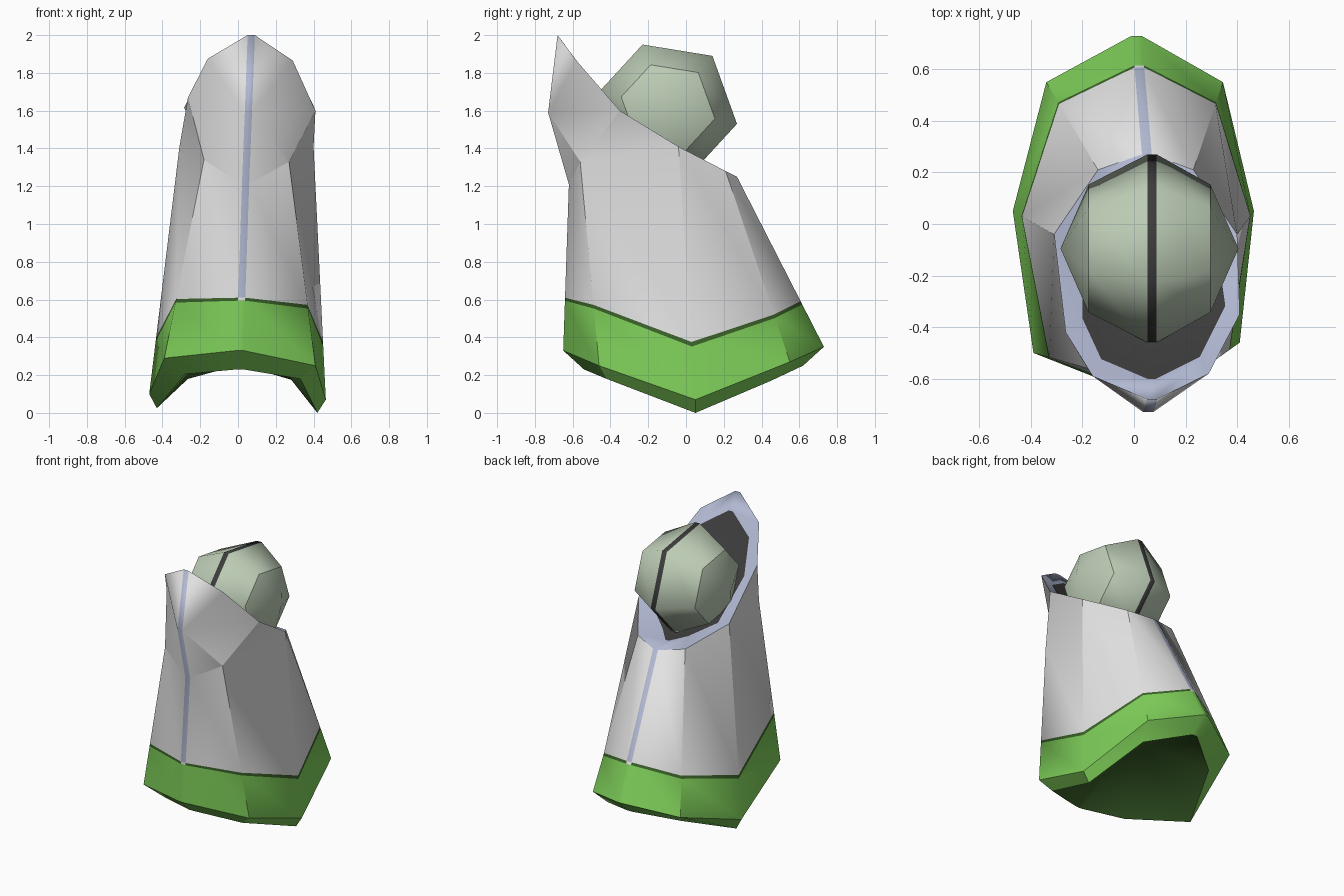
import bpy, bmesh, math
from mathutils import Vector as V

if "Cube" in bpy.data.objects:
    bpy.data.objects.remove(bpy.data.objects["Cube"])

W = 0.019  # half width of the seam stripe


def mat(name, rgb):
    m = bpy.data.materials.new(name)
    m.diffuse_color = (*rgb, 1)
    m.use_nodes = True
    m.node_tree.nodes["Principled BSDF"].inputs["Base Color"].default_value = m.diffuse_color
    return m


GREY, GREEN, DKGREEN, LILAC, DARK = range(5)
robe_mats = [mat("light grey cloth", (0.77, 0.77, 0.77)),
             mat("hem green", (0.21, 0.62, 0.10)),
             mat("dark green", (0.045, 0.125, 0.023)),
             mat("lilac grey", (0.44, 0.48, 0.64)),
             mat("charcoal", (0.045, 0.045, 0.045))]
head_mats = [mat("sage", (0.50, 0.60, 0.46)), robe_mats[DARK]]


def ring(pts):
    """Eight points (front, then round by the right) -> ten, front and back split for the stripe."""
    p = [V(q) for q in pts]
    dx = V((W, 0, 0))
    return [p[0] + dx, p[1], p[2], p[3], p[4] + dx, p[4] - dx, p[5], p[6], p[7], p[0] - dx]


def face(bm, pts, m):
    f = bm.faces.new([bm.verts.new(p) for p in pts])
    f.material_index = m
    f.smooth = True
    return f


def loft(bm, a, b, m, stripe=None):
    n = len(a)
    for i in range(n):
        j = (i + 1) % n
        face(bm, (a[i], a[j], b[j], b[i]), stripe if stripe is not None and i in (4, 9) else m)


def fan(bm, r, c, m):
    for i in range(len(r)):
        face(bm, (r[i], r[(i + 1) % len(r)], c), m)


def finish(name, bm, mats, creases, angle, soft=()):
    """Weld; crease edges by angle or crease list; faces of a soft colour stay smooth together."""
    bmesh.ops.remove_doubles(bm, verts=bm.verts[:], dist=0.0005)
    bmesh.ops.recalc_face_normals(bm, faces=bm.faces[:])
    for e in bm.edges:
        inside = all(f.material_index in soft for f in e.link_faces)
        listed = any(all(any((v.co - p).length < 0.001 for p in pts) for v in e.verts)
                     for pts in creases)
        e.smooth = inside or not (listed or e.calc_face_angle(0) > math.radians(angle))
    me = bpy.data.meshes.new(name)
    bm.to_mesh(me)
    bm.free()
    for m in mats:
        me.materials.append(m)
    ob = bpy.data.objects.new(name, me)
    bpy.context.collection.objects.link(ob)
    return ob


# Robe: rings at hem edge, inner lip and shoulder
hem = ring([(0.01, -0.65, 0.33), (0.41, -0.46, 0.25), (0.465, 0.05, 0.07), (0.345, 0.55, 0.27),
            (0.01, 0.73, 0.35), (-0.34, 0.55, 0.27), (-0.47, 0.05, 0.10), (-0.39, -0.50, 0.29)])
lip = ring([(0.01, -0.54, 0.23), (0.33, -0.42, 0.18), (0.42, 0.05, 0.0), (0.30, 0.45, 0.17),
            (0.01, 0.62, 0.25), (-0.265, 0.43, 0.18), (-0.43, 0.05, 0.025), (-0.28, -0.43, 0.205)])
top = ring([(0.04, -0.62, 1.21), (0.27, -0.56, 1.33), (0.40, -0.04, 1.41), (0.23, 0.21, 1.28),
            (0.05, 0.27, 1.25), (-0.14, 0.21, 1.28), (-0.31, -0.04, 1.41), (-0.18, -0.56, 1.34)])
part = [0.30, 0.28, 0.21, 0.23, 0.25, 0.25, 0.23, 0.21, 0.28, 0.30]
band = [h.lerp(t, k) for h, t, k in zip(hem, top, part)]
trim = [h.lerp(t, k + 0.018) for h, t, k in zip(hem, top, part)]

bm = bmesh.new()
fan(bm, lip, V((0.01, 0.0, 0.52)), DKGREEN)       # hollow under the robe
loft(bm, hem, lip, GREEN)                         # hem
loft(bm, band, hem, GREEN)
loft(bm, trim, band, DKGREEN, GREY)               # trim line
loft(bm, top, trim, GREY, LILAC)                  # cloth with seam stripes

# Collar: bulged front shield rising from the shoulder
dx = V((W, 0, 0))
mid, tip = V((0.055, -0.73, 1.59)), V((0.07, -0.68, 2.0))
right = [V((0.41, -0.35, 1.60)), V((0.29, -0.58, 1.865))]
left = [V((-0.265, -0.42, 1.67)), V((-0.16, -0.59, 1.875))]
for side, a, b, c, s in ((right, top[0], top[1], top[2], 1), (left, top[9], top[8], top[7], -1)):
    chain = [a, b, side[0], side[1], tip + dx * s]
    for p, q in zip(chain, chain[1:]):
        face(bm, (p, q, mid + dx * s), GREY)
    face(bm, (b, c, side[0]), GREY)
face(bm, (top[9], top[0], mid + dx, mid - dx), LILAC)
face(bm, (mid - dx, mid + dx, tip + dx, tip - dx), LILAC)

# Collar lining: lilac rim and dark oval hollow, deepest under the head
rim = [tip + dx, right[1], right[0]] + top[2:8] + [left[0], left[1], tip - dx]
amount = [0.15, 0.15, 0.16, 0.24, 0.46, 0.32, 0.32, 0.46, 0.30, 0.20, 0.15, 0.15]
centre = V((0.06, -0.15, 1.29))
edge = [p.lerp(centre, k) for p, k in zip(rim, amount)]
loft(bm, rim, edge, LILAC)
fan(bm, edge, centre, DARK)
collar_base = top[8:] + top[:2] + [right[0], left[0]]
finish("robe", bm, robe_mats, [collar_base], 32, (DKGREEN, DARK, LILAC))

# Head: six-sided ball lying along x, with a dark band round the middle
bm = bmesh.new()
hc = V((0.06, -0.095, 1.615))
half = [(0.365, -0.085), (0.235, 0.275), (-0.135, 0.335)]
outline = half + [(-y, -z) for y, z in half]


def hexa(x, s):
    return [hc + V((x, y * s, z * s)) for y, z in outline]


sides = [hexa(-0.236, 0.68), hexa(-0.008, 1), hexa(0.028, 1), hexa(0.236, 0.68)]
fan(bm, sides[0], hc + V((-0.345, 0, 0)), 0)
for a, b, m in zip(sides, sides[1:], (0, 1, 0)):
    loft(bm, a, b, m)
fan(bm, sides[3], hc + V((0.345, 0, 0)), 0)
finish("head", bm, head_mats, [sides[0], sides[3]], 66)
